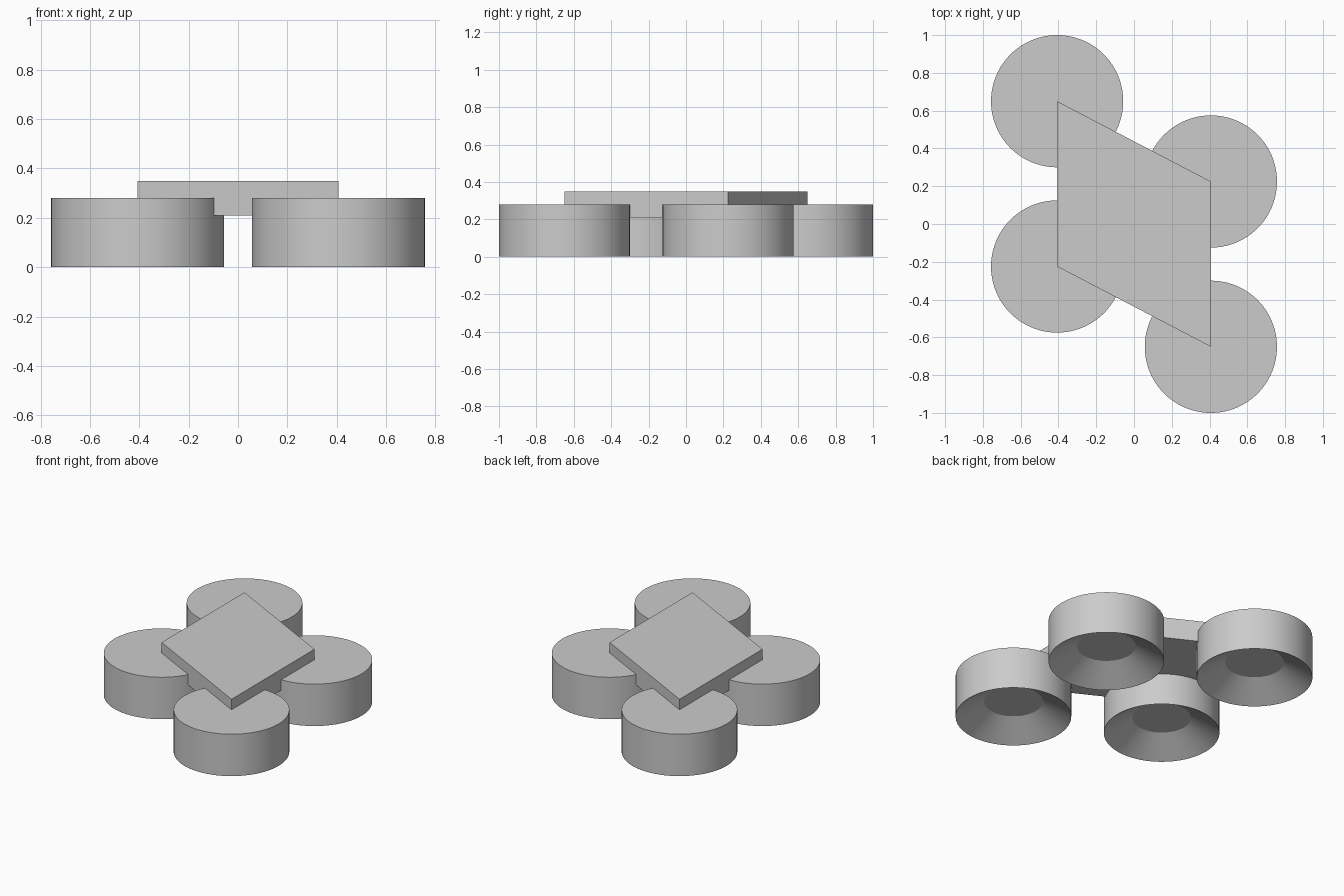
import bpy, bmesh, math

if "Cube" in bpy.data.objects:
    bpy.data.objects.remove(bpy.data.objects["Cube"])

grey = bpy.data.materials.new("light grey")
grey.diffuse_color = (0.6, 0.6, 0.6, 1)
grey.use_nodes = True
grey.node_tree.nodes["Principled BSDF"].inputs["Base Color"].default_value = grey.diffuse_color

CENTRES = [(-0.407, 0.65), (0.407, 0.225), (0.407, -0.65), (-0.407, -0.225)]
SEGMENTS = 96


def make_object(name, bm):
    bmesh.ops.recalc_face_normals(bm, faces=bm.faces)
    mesh = bpy.data.meshes.new(name)
    bm.to_mesh(mesh)
    bm.free()
    mesh.materials.append(grey)
    obj = bpy.data.objects.new(name, mesh)
    bpy.context.collection.objects.link(obj)
    return obj


def make_foot(name, x, y):
    """Round foot with a conical recess underneath."""
    bm = bmesh.new()
    rings = []
    for radius, z in [(0.35, 0.28), (0.35, 0), (0.178, 0.105)]:
        rings.append([bm.verts.new((x + radius * math.cos(a), y + radius * math.sin(a), z))
                      for a in (2 * math.pi * i / SEGMENTS for i in range(SEGMENTS))])
    for upper, lower in zip(rings, rings[1:]):
        for i in range(SEGMENTS):
            j = (i + 1) % SEGMENTS
            bm.faces.new((upper[i], lower[i], lower[j], upper[j]))
    bm.faces.new(rings[0])
    bm.faces.new(rings[-1])
    obj = make_object(name, bm)
    bpy.ops.object.select_all(action='DESELECT')
    obj.select_set(True)
    bpy.context.view_layer.objects.active = obj
    bpy.ops.object.shade_smooth_by_angle(angle=math.radians(30))


# Four feet, one under each corner of the plate
for n, (x, y) in enumerate(CENTRES, 1):
    make_foot(f"foot_{n}", x, y)

# Slanted plate joining the foot centres, sunk into the feet
bm = bmesh.new()
base = bm.faces.new([bm.verts.new((x, y, 0.21)) for x, y in CENTRES])
extruded = bmesh.ops.extrude_face_region(bm, geom=[base], use_keep_orig=True)
top = [v for v in extruded["geom"] if isinstance(v, bmesh.types.BMVert)]
bmesh.ops.translate(bm, verts=top, vec=(0, 0, 0.14))
make_object("connecting_plate", bm)
